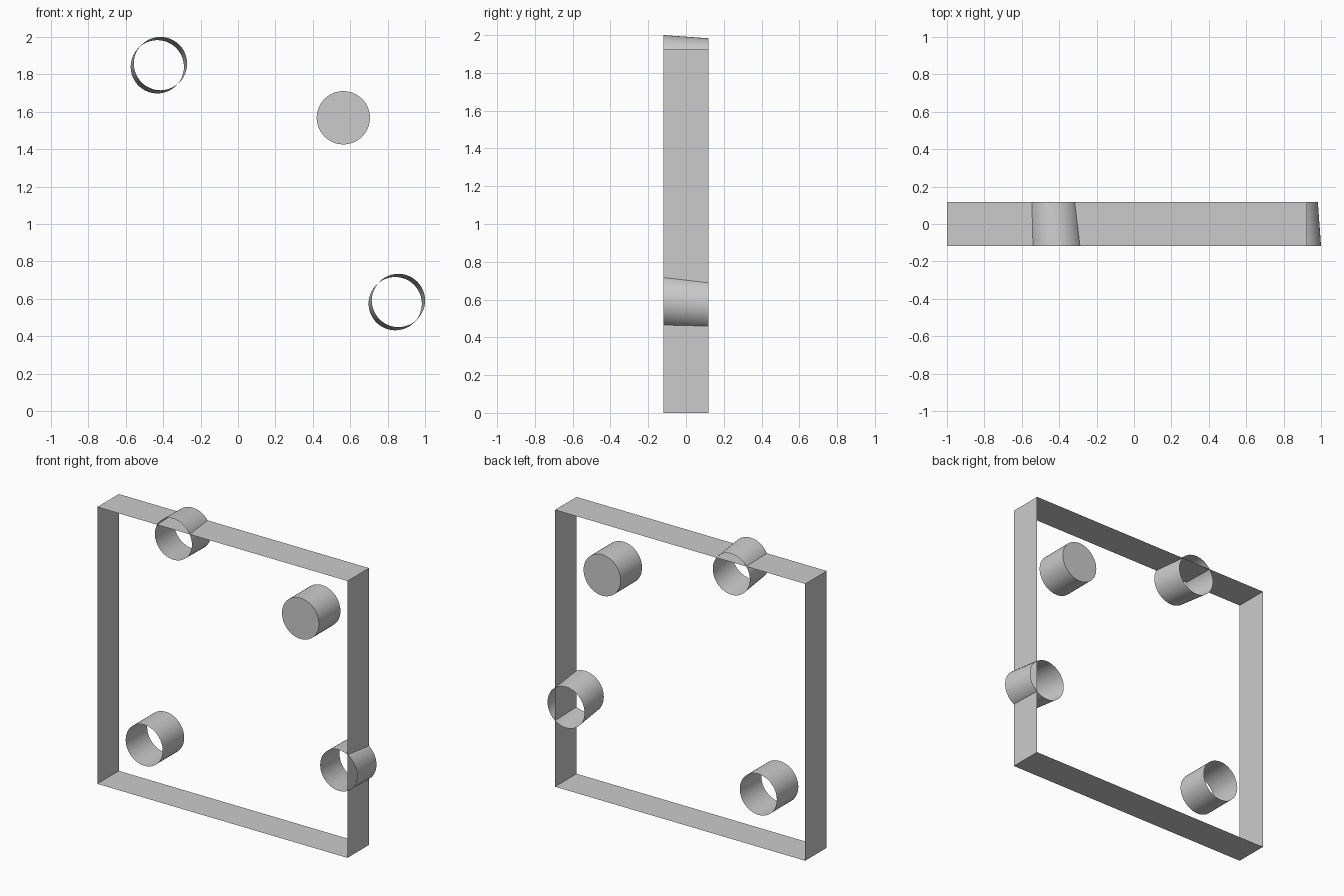
import bpy, bmesh, math

if "Cube" in bpy.data.objects:
    bpy.data.objects.remove(bpy.data.objects["Cube"])

Y = 0.118          # half depth of the frame
R = 0.1425         # peg radius
SEG = 48


def loft(name, front, back, capped=False, smooth=False):
    """Open band between a front and a back outline of (x, z) points."""
    bm = bmesh.new()
    f = [bm.verts.new((x, -Y, z)) for x, z in front]
    b = [bm.verts.new((x, Y, z)) for x, z in back]
    n = len(f)
    for i in range(n):
        j = (i + 1) % n
        bm.faces.new((f[i], f[j], b[j], b[i]))
    if capped:
        bm.faces.new(f[::-1])
        bm.faces.new(b)
    bmesh.ops.recalc_face_normals(bm, faces=bm.faces[:])
    me = bpy.data.meshes.new(name)
    bm.to_mesh(me)
    bm.free()
    ob = bpy.data.objects.new(name, me)
    bpy.context.collection.objects.link(ob)
    if smooth:
        bpy.ops.object.select_all(action='DESELECT')
        ob.select_set(True)
        bpy.context.view_layer.objects.active = ob
        bpy.ops.object.shade_smooth_by_angle(angle=math.radians(30))
    return ob


def circle(cx, cz):
    return [(cx + R * math.cos(2 * math.pi * i / SEG),
             cz + R * math.sin(2 * math.pi * i / SEG)) for i in range(SEG)]


# Thin square frame, open at front and back
square = [(-1, 0), (0.925, 0), (0.925, 1.925), (-1, 1.925)]
loft("frame", square, square)

# Pegs: name, front centre, diagonal lean towards the back, closed ends
pegs = [
    ("solid_peg", 0.563, 1.568, 0.0, True),
    ("lower_left_tube", -0.639, 0.365, 0.0, False),
    ("top_edge_tube", -0.4145, 1.8575, 0.017, False),
    ("right_edge_tube", 0.8575, 0.591, 0.017, False),
]
for name, x, z, lean, capped in pegs:
    loft(name, circle(x, z), circle(x - lean, z - lean), capped, True)
